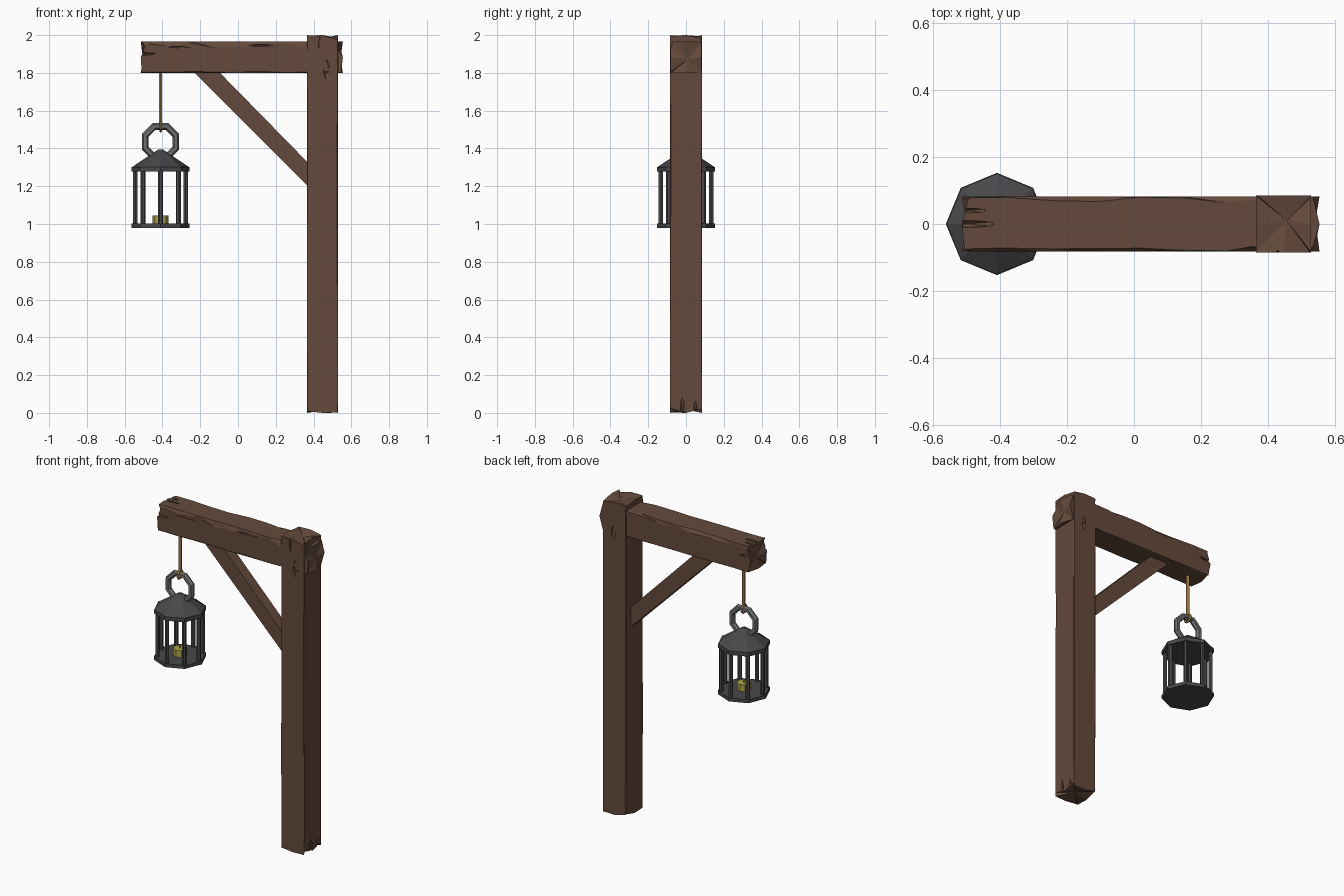
import bpy, bmesh, math, random
from mathutils import Matrix, Vector

if "Cube" in bpy.data.objects:
    bpy.data.objects.remove(bpy.data.objects["Cube"])

random.seed(11)
LX = -0.41  # lantern axis


def mat(name, rgb):
    m = bpy.data.materials.new(name)
    m.diffuse_color = (*rgb, 1)
    m.use_nodes = True
    m.node_tree.nodes["Principled BSDF"].inputs["Base Color"].default_value = m.diffuse_color
    return m


WOOD = mat("wood", (0.13, 0.068, 0.045))
IRON = mat("dark_iron", (0.065, 0.065, 0.07))
STEEL = mat("ring_steel", (0.16, 0.16, 0.17))
ROPE = mat("rope", (0.5, 0.3, 0.1))
WAX = mat("wax", (0.42, 0.37, 0.06))


def finish(bm, name, material):
    bmesh.ops.recalc_face_normals(bm, faces=bm.faces[:])
    me = bpy.data.meshes.new(name)
    bm.to_mesh(me)
    bm.free()
    ob = bpy.data.objects.new(name, me)
    bpy.context.collection.objects.link(ob)
    if material:
        me.materials.append(material)
    return ob


def cone(bm, r1, r2, z0, z1, x=LX, y=0, n=8, rot=0):
    m = Matrix.Translation((x, y, (z0 + z1) / 2)) @ Matrix.Rotation(rot, 4, 'Z')
    bmesh.ops.create_cone(bm, cap_ends=True, segments=n, radius1=r1, radius2=r2,
                          depth=z1 - z0, matrix=m)


def timber(name, length, hy, hz, stations, wear, rag, matrix):
    """Squared log along +X with worn corners and splintered ends."""
    bm = bmesh.new()
    rings = []
    for i, t in enumerate(stations):
        pts = []
        for k, (sy, sz) in enumerate([(1, 1), (-1, 1), (-1, -1), (1, -1)]):
            a, b = (random.uniform(0.001, wear[k]) for _ in range(2))
            pair = [(sy * hy, sz * (hz - b)), (sy * (hy - a), sz * hz)]
            pts += pair if k % 2 == 0 else pair[::-1]
            pts.append([(0, hz), (-hy, 0), (0, -hz), (hy, 0)][k])
        ring = []
        for j, (y, z) in enumerate(pts):
            cut = 0
            if i in (0, len(stations) - 1) and j % 3 != 2:
                cut = random.uniform(0, rag) * (1 if i == 0 else -1)
            ring.append(bm.verts.new((t * length + cut, y, z)))
        rings.append(ring)
    for r, s in zip(rings, rings[1:]):
        for j in range(12):
            k = (j + 1) % 12
            bm.faces.new((r[j], r[k], s[k]))
            bm.faces.new((r[j], s[k], s[j]))
    for ring, x in ((rings[0], rag * 0.5), (rings[-1], length - rag * 0.5)):
        c = bm.verts.new((x, 0.01, -0.01))
        for j in range(12):
            bm.faces.new((ring[j], ring[(j + 1) % 12], c))
    bm.transform(matrix)
    return finish(bm, name, WOOD)


def gouge(ob, spots):
    """Cut thin spindle-shaped cracks: (centre, half sizes)."""
    bm = bmesh.new()
    for c, s in spots:
        m = Matrix.Translation(c) @ Matrix.Diagonal((*s, 1))
        bmesh.ops.create_icosphere(bm, subdivisions=1, radius=1, matrix=m)
    cutter = finish(bm, ob.name + "_crack_cutter", WOOD)
    cutter.hide_render = True
    cutter.hide_set(True)
    mod = ob.modifiers.new("cracks", 'BOOLEAN')
    mod.operation = 'DIFFERENCE'
    mod.object = cutter


# upright post
post = timber("post", 2.0, 0.086, 0.0825, [0, 0.03, 0.3, 0.6, 0.95, 0.985, 1],
              [0.006] * 4, 0.03,
              Matrix.Translation((0.4475, 0, 0)) @ Matrix.Rotation(-math.pi / 2, 4, 'Y'))
gouge(post, [((0.467, -0.087, 1.82), (0.016, 0.012, 0.06)),
             ((0.43, -0.087, 1.97), (0.006, 0.01, 0.06)),
             ((0.455, 0.087, 1.80), (0.016, 0.012, 0.05)),
             ((0.531, -0.02, 0.03), (0.012, 0.012, 0.06)),
             ((0.531, 0.05, 0.02), (0.012, 0.01, 0.05))])

# cross beam through the post
beam = timber("beam", 1.07, 0.082, 0.0825,
              [0, 0.04, 0.13, 0.25, 0.38, 0.5, 0.62, 0.74, 0.81, 0.96, 1],
              [0.02, 0.038, 0.008, 0.006], 0.025, Matrix.Translation((-0.515, 0, 1.8825)))
gouge(beam, [((-0.50, 0.0, 1.966), (0.10, 0.012, 0.016)),
             ((-0.51, 0.04, 1.966), (0.08, 0.009, 0.014)),
             ((-0.50, -0.083, 1.90), (0.08, 0.012, 0.008)),
             ((-0.32, -0.083, 1.935), (0.09, 0.008, 0.005)),
             ((0.12, -0.083, 1.945), (0.10, 0.008, 0.006)),
             ((-0.50, 0.083, 1.90), (0.09, 0.012, 0.009))])

# diagonal brace
bm = bmesh.new()
f = bm.faces.new([bm.verts.new((x, -0.035, z)) for x, z in
                  [(-0.24, 1.81), (-0.105, 1.81), (0.37, 1.325), (0.37, 1.20)]])
ext = bmesh.ops.extrude_face_region(bm, geom=[f])
bmesh.ops.translate(bm, vec=(0, 0.07, 0),
                    verts=[v for v in ext["geom"] if isinstance(v, bmesh.types.BMVert)])
finish(bm, "brace", WOOD)

# lantern roof and rim
bm = bmesh.new()
cone(bm, 0.153, 0.153, 1.278, 1.302)
cone(bm, 0.150, 0.012, 1.302, 1.395)
finish(bm, "lantern_roof", IRON)

# lantern base
bm = bmesh.new()
cone(bm, 0.153, 0.153, 0.98, 1.002)
finish(bm, "lantern_base", IRON)

# lantern bars
bm = bmesh.new()
for i in range(8):
    a = i * math.pi / 4
    cone(bm, 0.0135, 0.0135, 0.998, 1.282, LX + 0.133 * math.cos(a),
         0.133 * math.sin(a), 6, a)
finish(bm, "lantern_bars", IRON)

# candle stub and wick
bm = bmesh.new()
cone(bm, 0.042, 0.042, 1.0, 1.045)
cone(bm, 0.004, 0.004, 1.045, 1.06, n=5)
finish(bm, "candle", WAX)


def torus(name, centre, R, r, n, sides, material, turn=0):
    bm = bmesh.new()
    rings = []
    for i in range(n):
        a = 2 * math.pi * (i + 0.5) / n
        ring = []
        for j in range(sides):
            b = 2 * math.pi * j / sides
            d = R + r * math.cos(b)
            p = Vector((d * math.cos(a), r * math.sin(b), d * math.sin(a)))
            ring.append(bm.verts.new(p))
        rings.append(ring)
    for i in range(n):
        p, q = rings[i], rings[(i + 1) % n]
        for j in range(sides):
            k = (j + 1) % sides
            bm.faces.new((p[j], p[k], q[k], q[j]))
    bm.transform(Matrix.Translation(centre) @ Matrix.Rotation(turn, 4, 'Z'))
    finish(bm, name, material)


# hanging ring, rope and rope loop
torus("hanging_ring", (LX, 0, 1.435), 0.088, 0.019, 8, 6, STEEL)
torus("rope_loop", (LX, 0, 1.515), 0.026, 0.007, 8, 5, ROPE, math.pi / 2)
bm = bmesh.new()
cone(bm, 0.010, 0.010, 1.53, 1.81, n=6)
finish(bm, "rope", ROPE)
